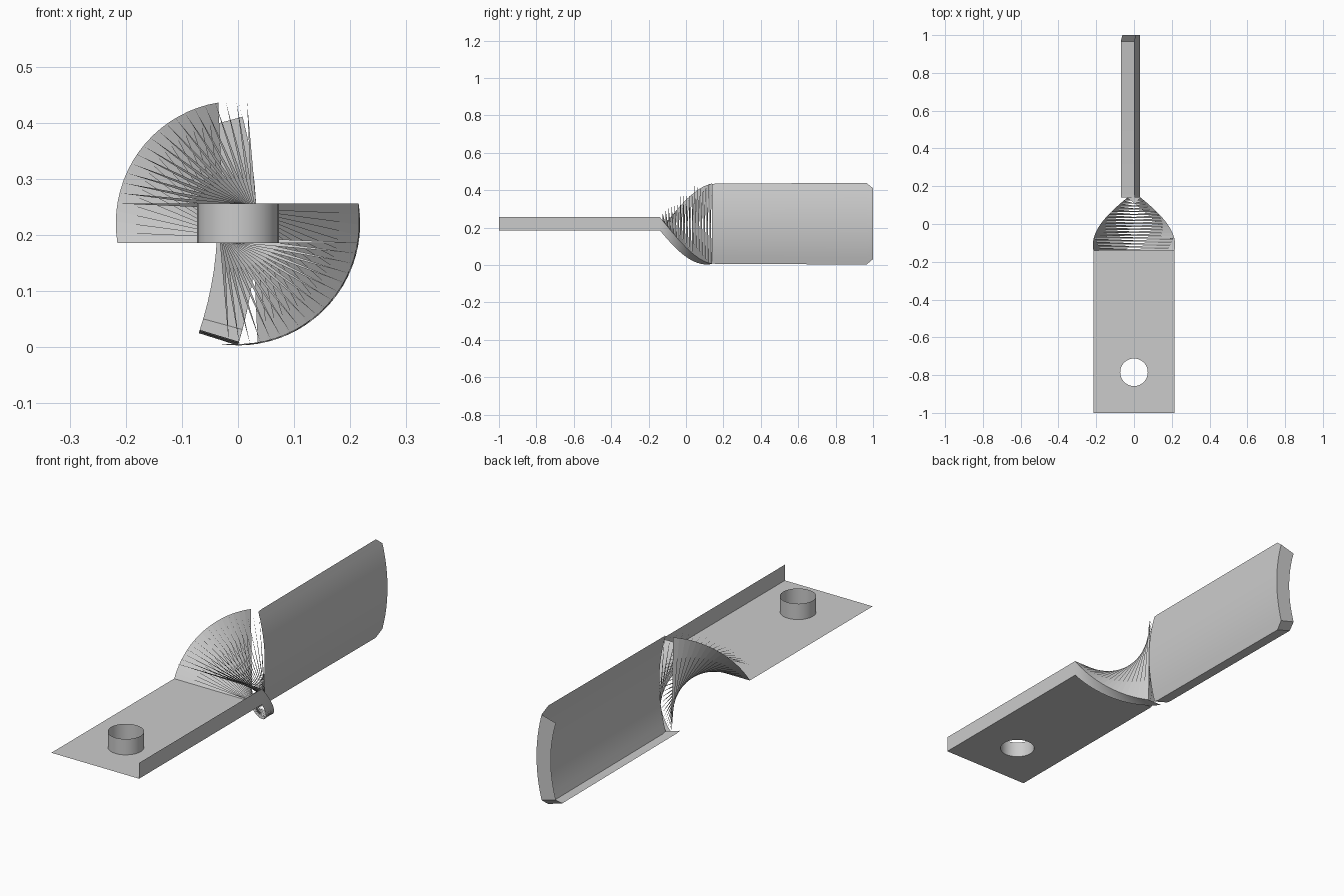
import bpy, bmesh
from math import sin, cos, pi
from mathutils import Vector

if "Cube" in bpy.data.objects:
    bpy.data.objects.remove(bpy.data.objects["Cube"])

W, T, ZC = 0.215, 0.035, 0.221      # half width, half thickness, centre height
Y0, Y1 = -0.14, 0.14                # twist range
STEPS = 18


def finish(name, bm):
    """Turn a bmesh into a smooth-by-angle object."""
    bmesh.ops.remove_doubles(bm, verts=bm.verts, dist=1e-5)
    me = bpy.data.meshes.new(name)
    bm.to_mesh(me)
    bm.free()
    ob = bpy.data.objects.new(name, me)
    bpy.context.collection.objects.link(ob)
    bpy.ops.object.select_all(action='DESELECT')
    ob.select_set(True)
    bpy.context.view_layer.objects.active = ob
    bpy.ops.object.shade_smooth_by_angle(angle=pi / 6)
    return ob


def face(bm, *pts):
    return bm.faces.new([bm.verts.new(p) for p in pts])


def loop_edges(bm, pts):
    vs = [bm.verts.new(p) for p in pts]
    return [bm.edges.new((vs[i - 1], vs[i])) for i in range(len(vs))]


# mounting tab: thin open shell with underside, one side wall and hole lining
bm = bmesh.new()
zb, zt = ZC - T, ZC + T
rim = [(0.073 * cos(2 * pi * i / 28), -0.785 + 0.073 * sin(2 * pi * i / 28)) for i in range(28)]
edges = loop_edges(bm, [(-W, -1, zb), (W, -1, zb), (W, Y0, zb), (-W, Y0, zb)])
edges += loop_edges(bm, [(x, y, zb) for x, y in rim])
bmesh.ops.triangle_fill(bm, edges=edges, use_beauty=True, normal=Vector((0, 0, -1)))
face(bm, (W, -1, zb), (W, Y0, zb), (W, Y0, zt), (W, -1, zt))
for a, b in zip(rim, rim[1:] + rim[:1]):
    face(bm, (*b, zb), (*a, zb), (*a, zt), (*b, zt))
finish("mounting_tab", bm)


# quarter twist: ribbed slivers on both sides plus a solid edge strip
def twisted(x, z, i):
    a = pi / 2 * i / STEPS
    return (x * cos(a) + z * sin(a), Y0 + (Y1 - Y0) * i / STEPS, ZC - x * sin(a) + z * cos(a))


bm = bmesh.new()
for i in range(STEPS):
    face(bm, twisted(-W, T, i), twisted(W, T, i), twisted(W, T, i + 1))
    face(bm, twisted(W, -T, i), twisted(-W, -T, i), twisted(-W, -T, i + 1))
    face(bm, twisted(W, -T, i), twisted(W, -T, i + 1), twisted(W, T, i + 1), twisted(W, T, i))
finish("quarter_twist", bm)


# curved blade: bulged face, lower edge and clipped end
def outer(t, y):
    return (0.033 * (1 - t * t), y, ZC + 0.218 * t)


def inner(t, y):
    return (0.033 * (1 - t * t) - 0.07, y, ZC + 0.196 * t)


bm = bmesh.new()
N = 12
stations = [(Y1, 0.97), (0.16, 0.985), (0.965, 1.0), (1.0, 0.87)]
ts = [2 * k / N - 1 for k in range(N + 1)]
for (ya, sa), (yb, sb) in zip(stations, stations[1:]):
    for t, u in zip(ts, ts[1:]):
        face(bm, outer(t * sa, ya), outer(t * sb, yb), outer(u * sb, yb), outer(u * sa, ya))
    face(bm, inner(-sa, ya), inner(-sb, yb), outer(-sb, yb), outer(-sa, ya))
y, s = stations[-1]
for t, u in zip(ts, ts[1:]):
    face(bm, outer(t * s, y), inner(t * s, y), inner(u * s, y), outer(u * s, y))
finish("curved_blade", bm)
